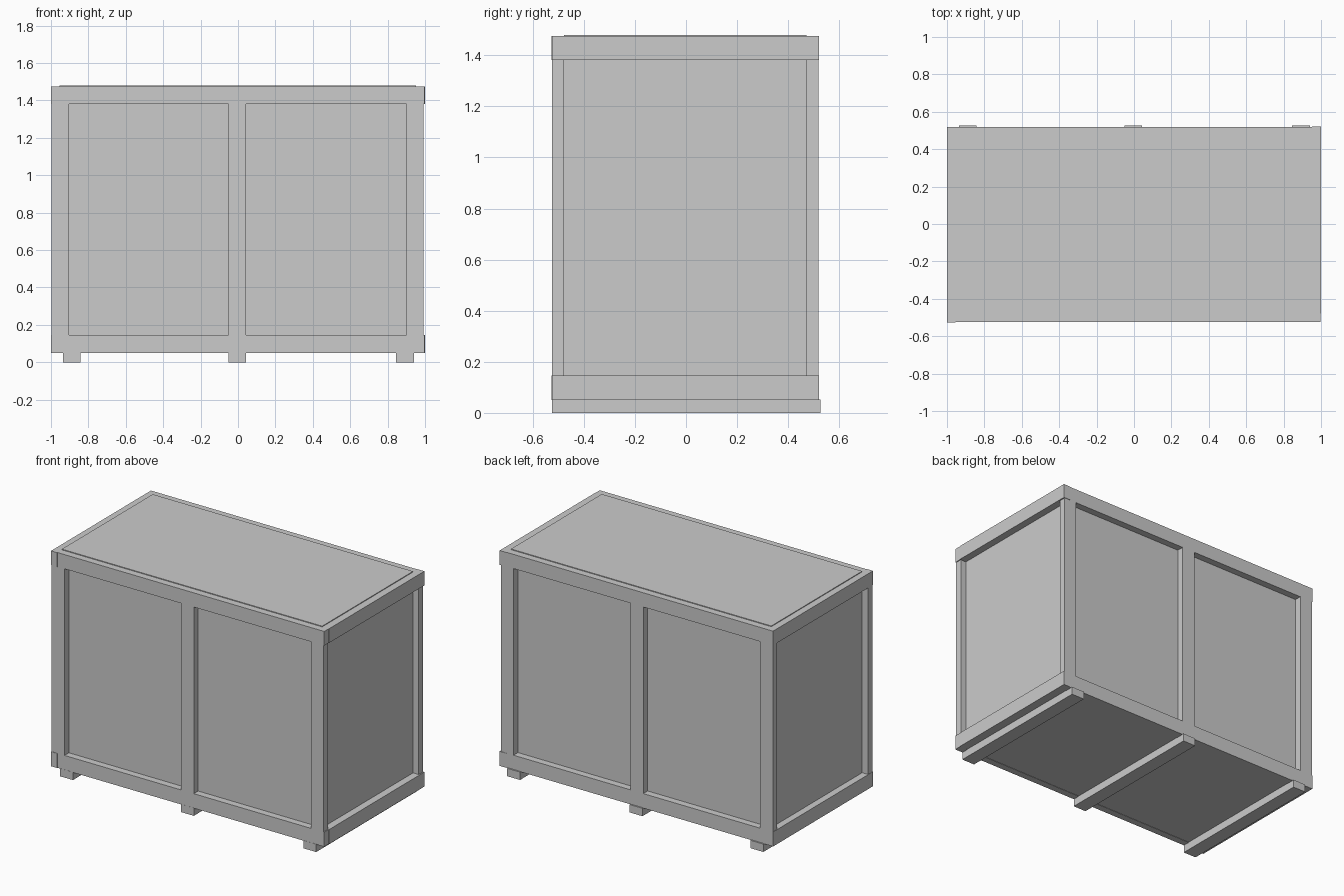
import bpy

if "Cube" in bpy.data.objects:
    bpy.data.objects.remove(bpy.data.objects["Cube"])


def box(name, x0, x1, y0, y1, z0, z1):
    """Axis-aligned board given by its limits."""
    bpy.ops.mesh.primitive_cube_add(
        size=1, location=((x0 + x1) / 2, (y0 + y1) / 2, (z0 + z1) / 2))
    ob = bpy.context.object
    ob.name = name
    ob.scale = (x1 - x0, y1 - y0, z1 - z0)
    bpy.ops.object.transform_apply(location=False, rotation=False, scale=True)
    return ob


# Inner panel box; its lid stands just above the frame
IX0, IX1, IY0, IY1 = -0.955, 0.951, -0.478, 0.472
box("panel_box", IX0, IX1, IY0, IY1, 0.052, 1.48)

# Outer limits of the rail frame
X0, X1, Y0, Y1 = -1.0, 0.998, -0.524, 0.518

# Top and bottom rails, lapped like a pinwheel at the corners
for level, z0, z1 in (("bottom", 0.05, 0.146), ("top", 1.381, 1.475)):
    box(level + "_front_rail", IX0, X1, Y0, IY0, z0, z1)
    box(level + "_back_rail", X0, IX1, IY1, Y1, z0, z1)
    box(level + "_left_rail", X0, IX0, Y0 - 0.003, IY1, z0, z1)
    box(level + "_right_rail", IX1, X1 + 0.002, IY0, Y1 + 0.003, z0, z1)

# Upright stiles on the front and back faces
for face, y0, y1 in (("front", Y0, IY0), ("back", IY1, Y1)):
    for side, x0, x1 in (("left", -0.998, -0.903), ("middle", -0.05, 0.043),
                         ("right", 0.9, 0.992)):
        box(f"{face}_{side}_stile", x0, x1, y0, y1, 0.146, 1.381)

# Skids under the crate
for side, x in (("left", -0.888), ("middle", -0.003), ("right", 0.893)):
    box(side + "_skid", x - 0.047, x + 0.047, -0.525, 0.527, 0, 0.052)
